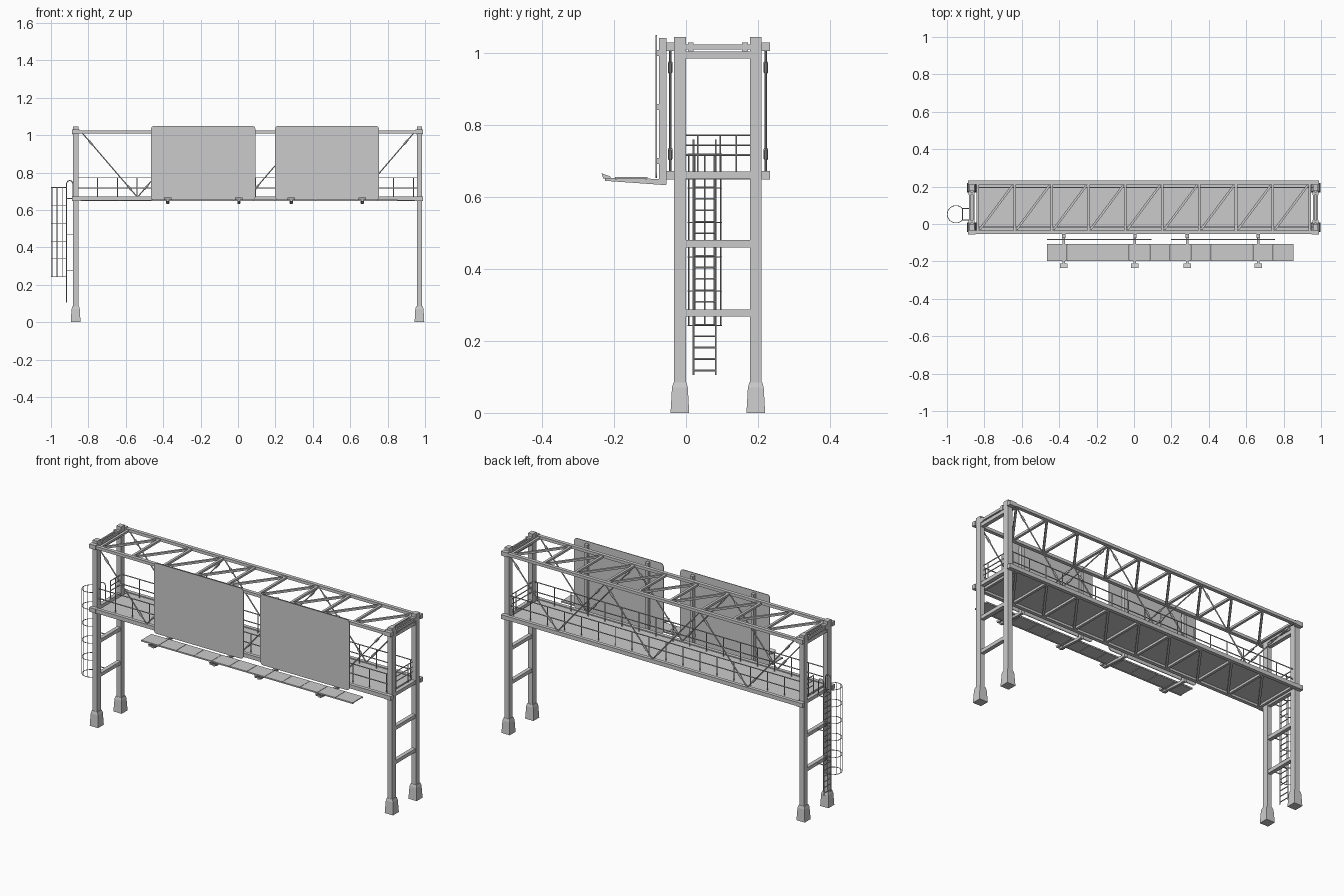
import bpy, bmesh, math
from mathutils import Matrix, Vector

if "Cube" in bpy.data.objects:
    bpy.data.objects.remove(bpy.data.objects["Cube"])

COL_X = (-0.868, 0.97)
COL_Y = (-0.017, 0.194)
CHORD_Y = (-0.044, 0.222)
NODES = [-0.835 + 0.1972 * i for i in range(10)]
SIGNS = ((-0.465, 0.093), (0.198, 0.754))
POST_X = (-0.375, 0.005, 0.285, 0.665)


def box(bm, lo, hi):
    lo, hi = Vector(lo), Vector(hi)
    m = Matrix.Translation((lo + hi) / 2) @ Matrix.Diagonal((hi - lo).to_4d())
    m[3][3] = 1
    bmesh.ops.create_cube(bm, size=1, matrix=m)


def beam(bm, p, q, w, h):
    """Rectangular bar from p to q, w wide and h tall."""
    p, q = Vector(p), Vector(q)
    d = q - p
    x = d.normalized()
    side = Vector((0, 0, 1)).cross(x).normalized()
    up = x.cross(side)
    r = Matrix((x, side, up)).transposed().to_4x4()
    m = Matrix.Translation((p + q) / 2) @ r @ Matrix.Diagonal((d.length, w, h, 1))
    bmesh.ops.create_cube(bm, size=1, matrix=m)


def frustum(bm, x, y, z0, z1, a, b):
    """Square tapered block with half-widths a (bottom) and b (top)."""
    s = math.sqrt(2)
    m = Matrix.Translation((x, y, (z0 + z1) / 2)) @ Matrix.Rotation(math.pi / 4, 4, 'Z')
    bmesh.ops.create_cone(bm, cap_ends=True, segments=4, radius1=a * s,
                          radius2=b * s, depth=z1 - z0, matrix=m)


def prism(bm, pts, axis_lo, axis_hi, place):
    """Extrude a 2D outline along one axis."""
    f = bm.faces.new([bm.verts.new(place(a, b, axis_lo)) for a, b in pts])
    new = bmesh.ops.extrude_face_region(bm, geom=[f])['geom']
    d = Vector(place(0, 0, axis_hi)) - Vector(place(0, 0, axis_lo))
    bmesh.ops.translate(bm, vec=d, verts=[v for v in new if isinstance(v, bmesh.types.BMVert)])


def finish(bm, name):
    bmesh.ops.recalc_face_normals(bm, faces=bm.faces)
    me = bpy.data.meshes.new(name)
    bm.to_mesh(me)
    bm.free()
    ob = bpy.data.objects.new(name, me)
    bpy.context.collection.objects.link(ob)
    return ob


def pipes(name, paths, r):
    """Round tubes along polylines, turned into one mesh."""
    cu = bpy.data.curves.new(name, 'CURVE')
    cu.dimensions = '3D'
    cu.bevel_depth, cu.bevel_resolution, cu.use_fill_caps = r, 1, True
    for path in paths:
        sp = cu.splines.new('POLY')
        sp.points.add(len(path) - 1)
        for pt, co in zip(sp.points, path):
            pt.co = (*co, 1)
    ob = bpy.data.objects.new(name, cu)
    bpy.context.collection.objects.link(ob)
    bpy.ops.object.select_all(action='DESELECT')
    ob.select_set(True)
    bpy.context.view_layer.objects.active = ob
    bpy.ops.object.convert(target='MESH')
    bpy.ops.object.shade_smooth_by_angle(angle=math.radians(50))


# Footings and columns
feet, cols = bmesh.new(), bmesh.new()
for x in COL_X:
    for y in COL_Y:
        frustum(feet, x, y, 0, 0.07, 0.026, 0.022)
        frustum(feet, x, y, 0.07, 0.085, 0.022, 0.018)
        box(cols, (x - 0.014, y - 0.0165, 0.08), (x + 0.014, y + 0.0165, 1.045))
finish(feet, "footings")
finish(cols, "columns")

# Cross beams joining each column pair, and the flanged top end ties
bm = bmesh.new()
for x in COL_X:
    for z in (0.278, 0.47, 0.661, 0.995):
        box(bm, (x - 0.011, 0, z - 0.01), (x + 0.011, 0.178, z + 0.01))
    for dx in (-0.01, 0.01):
        box(bm, (x + dx - 0.004, 0, 1.01), (x + dx + 0.004, 0.178, 1.024))
    for y in (0.013, 0.164):
        box(bm, (x - 0.016, y - 0.008, 1.004), (x + 0.016, y + 0.008, 1.03))
finish(bm, "column_cross_beams")

# Long chords with brackets at the columns
bm = bmesh.new()
for y in CHORD_Y:
    for z0, z1 in ((0.65, 0.672), (1.01, 1.026)):
        box(bm, (-0.886, y - 0.01, z0), (0.988, y + 0.01, z1))
    for x in COL_X:
        for z in (0.661, 1.018):
            box(bm, (x - 0.02, y - 0.0115, z - 0.012), (x + 0.02, y + 0.0115, z + 0.012))
finish(bm, "truss_chords")

# Top and bottom lacing: cross bars and one diagonal per bay
for name, z in (("top_lacing", 1.016), ("bottom_lacing", 0.655)):
    bm = bmesh.new()
    for i, x in enumerate(NODES):
        beam(bm, (x, -0.036, z), (x, 0.214, z), 0.014, 0.012)
        if i < 9:
            beam(bm, (x + 0.01, -0.03, z), (NODES[i + 1] - 0.01, 0.208, z), 0.012, 0.0115)
    finish(bm, name)

# Walkway deck
bm = bmesh.new()
box(bm, (-0.84, -0.036, 0.662), (0.945, 0.214, 0.667))
finish(bm, "walkway_deck")

# Zigzag side bracing rods with sleeves near their ends
rods, sleeves = [], []
for y in CHORD_Y:
    for i in range(6):
        xa, xb = -0.833 + 0.2955 * i, -0.833 + 0.2955 * (i + 1)
        za, zb = (1.012, 0.668) if i % 2 == 0 else (0.668, 1.012)
        p, q = Vector((xa, y, za)), Vector((xb, y, zb))
        rods.append([p, q])
        for t in (0.12, 0.82):
            sleeves.append([p.lerp(q, t), p.lerp(q, t + 0.07)])
pipes("bracing_rods", rods, 0.0035)
pipes("bracing_sleeves", sleeves, 0.0065)

# Walkway railings along both sides and at the ends
rails = []
for y in (-0.017, 0.194):
    for z in (0.772, 0.717):
        rails.append([(-0.856, y, z), (0.958, y, z)])
    for i in range(17):
        x = -0.75 + 0.1055 * i
        rails.append([(x, y, 0.664), (x, y, 0.772)])
for z in (0.772, 0.744, 0.717):
    rails.append([(0.962, 0, z), (0.962, 0.178, z)])
    rails.append([(-0.86, 0.095, z), (-0.86, 0.178, z)])
for x, y in ((0.962, 0.033), (0.962, 0.14), (-0.86, 0.095), (-0.86, 0.14)):
    rails.append([(x, y, 0.664), (x, y, 0.772)])
pipes("walkway_railings", rails, 0.0027)

# Sign panels with rounded corners
for n, (x0, x1) in enumerate(SIGNS):
    r, pts = 0.018, []
    for cx, cz, a0 in ((x1 - r, 1.05 - r, 0), (x0 + r, 1.05 - r, 90),
                       (x0 + r, 0.653 + r, 180), (x1 - r, 0.653 + r, 270)):
        for k in range(6):
            a = math.radians(a0 + 18 * k)
            pts.append((cx + r * math.cos(a), cz + r * math.sin(a)))
    bm = bmesh.new()
    prism(bm, pts, -0.085, -0.081, lambda a, b, y: (a, y, b))
    finish(bm, f"sign_panel_{n + 1}")

# Sign posts, tapered arms and lamps
posts, arms, lamps = bmesh.new(), bmesh.new(), bmesh.new()
yz = lambda a, b, x: (x, a, b)
for x in POST_X:
    box(posts, (x - 0.009, -0.075, 0.635), (x + 0.009, -0.054, 1.042))
    for z in (0.70, 0.85, 1.0):
        box(posts, (x - 0.006, -0.082, z - 0.008), (x + 0.006, -0.074, z + 0.008))
    prism(arms, [(-0.055, 0.65), (-0.055, 0.633), (-0.225, 0.645), (-0.225, 0.653)],
          x - 0.007, x + 0.007, yz)
    prism(lamps, [(-0.235, 0.666), (-0.21, 0.657), (-0.21, 0.652), (-0.23, 0.652)],
          x - 0.02, x + 0.02, yz)
finish(posts, "sign_posts")
finish(arms, "lamp_arms")
finish(lamps, "sign_lamps")

# Service ledge made of separate grating panels
bm = bmesh.new()
for i in range(12):
    x = -0.465 + 0.11 * i
    box(bm, (x, -0.198, 0.651), (x + 0.108, -0.107, 0.656))
box(bm, (-0.465, -0.113, 0.648), (0.853, -0.108, 0.652))
box(bm, (-0.465, -0.197, 0.648), (0.853, -0.192, 0.652))
finish(bm, "service_ledge")

# Access ladder: stringers curling onto the deck, rungs and stand-offs
LX, LY = -0.917, (0.021, 0.083)
ladder = []
for y in LY:
    ladder.append([(LX, y, 0.105), (LX, y, 0.742), (-0.911, y, 0.754), (-0.9, y, 0.758),
                   (-0.889, y, 0.754), (-0.883, y, 0.742), (-0.883, y, 0.655)])
    for z in (0.278, 0.47, 0.661):
        ladder.append([(LX, y, z), (-0.875, y, z)])
for i in range(18):
    z = 0.118 + 0.0318 * i
    ladder.append([(LX, LY[0], z), (LX, LY[1], z)])
pipes("access_ladder", ladder, 0.0027)

# Safety cage: hoops and vertical bars
ring = lambda deg, z: (-0.952 + 0.0465 * math.cos(math.radians(deg)),
                       0.052 + 0.0465 * math.sin(math.radians(deg)), z)
cage = [[ring(41 + 278 * k / 20, 0.243 + 0.0954 * i) for k in range(21)] for i in range(6)]
cage += [[ring(75 + 35 * k, 0.243), ring(75 + 35 * k, 0.72)] for k in range(7)]
pipes("ladder_cage", cage, 0.0018)
